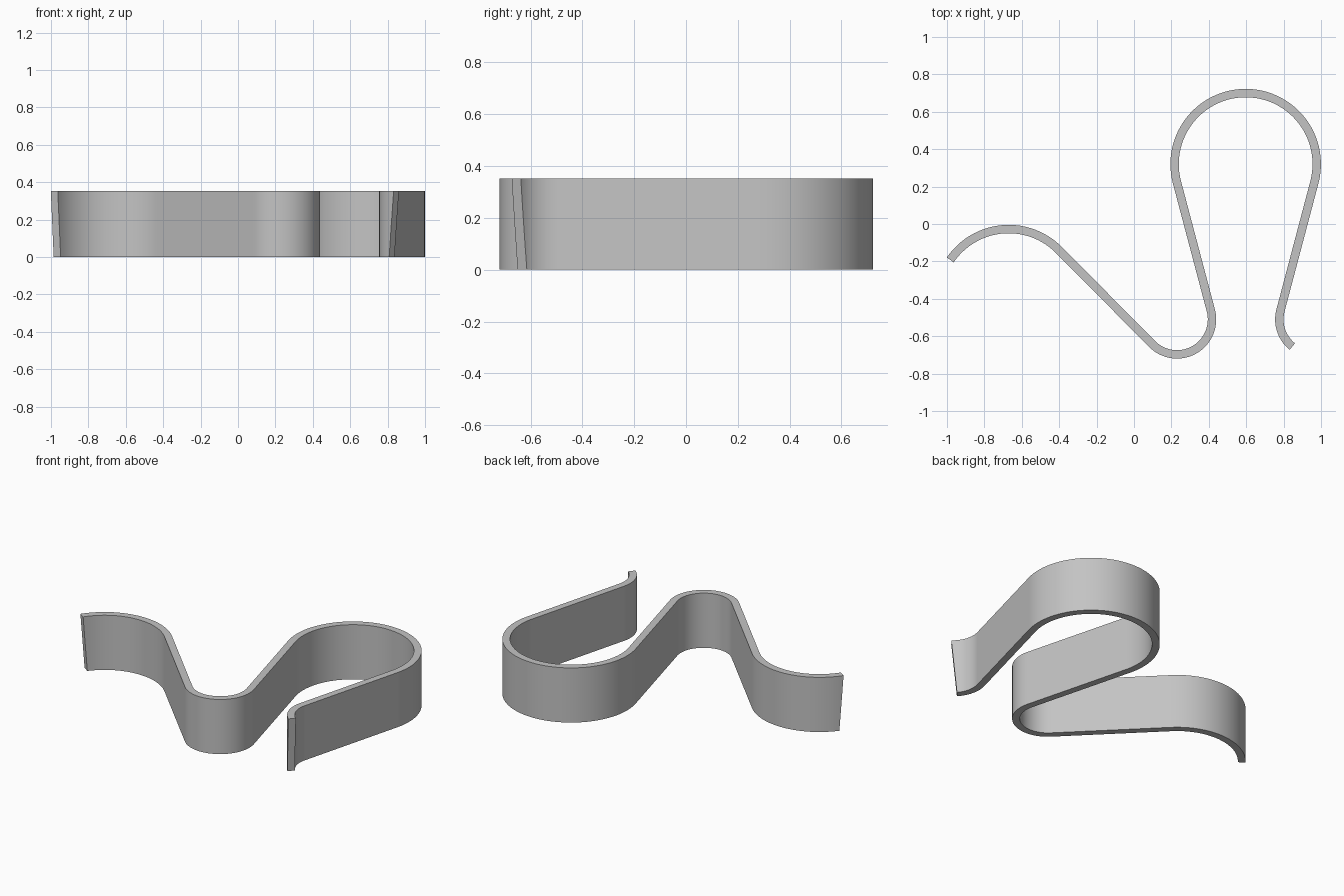
import bpy
import bmesh
from math import asin, atan2, cos, hypot, pi, radians, sin, tau
from mathutils import Vector

cube = bpy.data.objects.get("Cube")
if cube:
    bpy.data.objects.remove(cube, do_unlink=True)

THICK, HEIGHT = 0.045, 0.353

# Bends along the strip: centre x, centre y, centreline radius, turn (+1 = anticlockwise)
bends = [
    (-0.67, -0.405, 0.378, -1),
    (0.23, -0.51, 0.187, 1),
    (0.597, 0.32, 0.38, -1),
    (0.964, -0.51, 0.187, 1),
]
START, END = radians(145.7), radians(231)

# Each pair of bends is joined by a straight crossing tangent
spans = [[START, None] for b in bends]
for i, (a, b) in enumerate(zip(bends, bends[1:])):
    dx, dy = b[0] - a[0], b[1] - a[1]
    heading = atan2(dy, dx) + a[3] * asin((a[2] + b[2]) / hypot(dx, dy))
    spans[i][1] = heading - a[3] * pi / 2
    spans[i + 1][0] = heading + a[3] * pi / 2
spans[-1][1] = END

# Cross the strip with pairs of points, both sides of the centreline
bm = bmesh.new()
rows = []
for (cx, cy, r, turn), (first, last) in zip(bends, spans):
    sweep = ((last - first) * turn) % tau
    steps = max(12, int(sweep / radians(4)))
    for k in range(steps + 1):
        ang = first + turn * sweep * k / steps
        rows.append([
            bm.verts.new((cx + (r + side * turn * THICK / 2) * cos(ang),
                          cy + (r + side * turn * THICK / 2) * sin(ang), 0))
            for side in (-1, 1)])
for (a, b), (c, d) in zip(rows, rows[1:]):
    bm.faces.new((a, b, d, c))

# Raise the strip to its full width
raised = bmesh.ops.extrude_face_region(bm, geom=bm.faces[:])
top = [g for g in raised["geom"] if isinstance(g, bmesh.types.BMVert)]
bmesh.ops.translate(bm, verts=top, vec=(0, 0, HEIGHT))


# Trim an end on a slope, so the strip is a little shorter at the bottom
def trim_end(bend, ang, setback):
    cx, cy, r, turn = bend
    tangent = Vector((-sin(ang), cos(ang), 0))
    if bend is bends[0]:
        tangent *= -turn
    normal = Vector((tangent.x, tangent.y, -setback / HEIGHT))
    bmesh.ops.bisect_plane(bm, geom=bm.verts[:] + bm.edges[:] + bm.faces[:],
                           plane_co=(cx, cy, HEIGHT), plane_no=normal,
                           clear_outer=True)
    bmesh.ops.holes_fill(bm, edges=[e for e in bm.edges if e.is_boundary])


trim_end(bends[0], START, 0.026)
trim_end(bends[-1], END, 0.033)
bmesh.ops.recalc_face_normals(bm, faces=bm.faces[:])

mesh = bpy.data.meshes.new("spring_strip")
bm.to_mesh(mesh)
bm.free()
strip = bpy.data.objects.new("spring_strip", mesh)
bpy.context.collection.objects.link(strip)

# Plain grey finish
grey = (0.55, 0.55, 0.55, 1)
mat = bpy.data.materials.new("plain grey")
mat.use_nodes = True
mat.diffuse_color = grey
mat.node_tree.nodes["Principled BSDF"].inputs["Base Color"].default_value = grey
mesh.materials.append(mat)

bpy.ops.object.select_all(action="DESELECT")
strip.select_set(True)
bpy.context.view_layer.objects.active = strip
bpy.ops.object.shade_smooth_by_angle(angle=radians(30))
